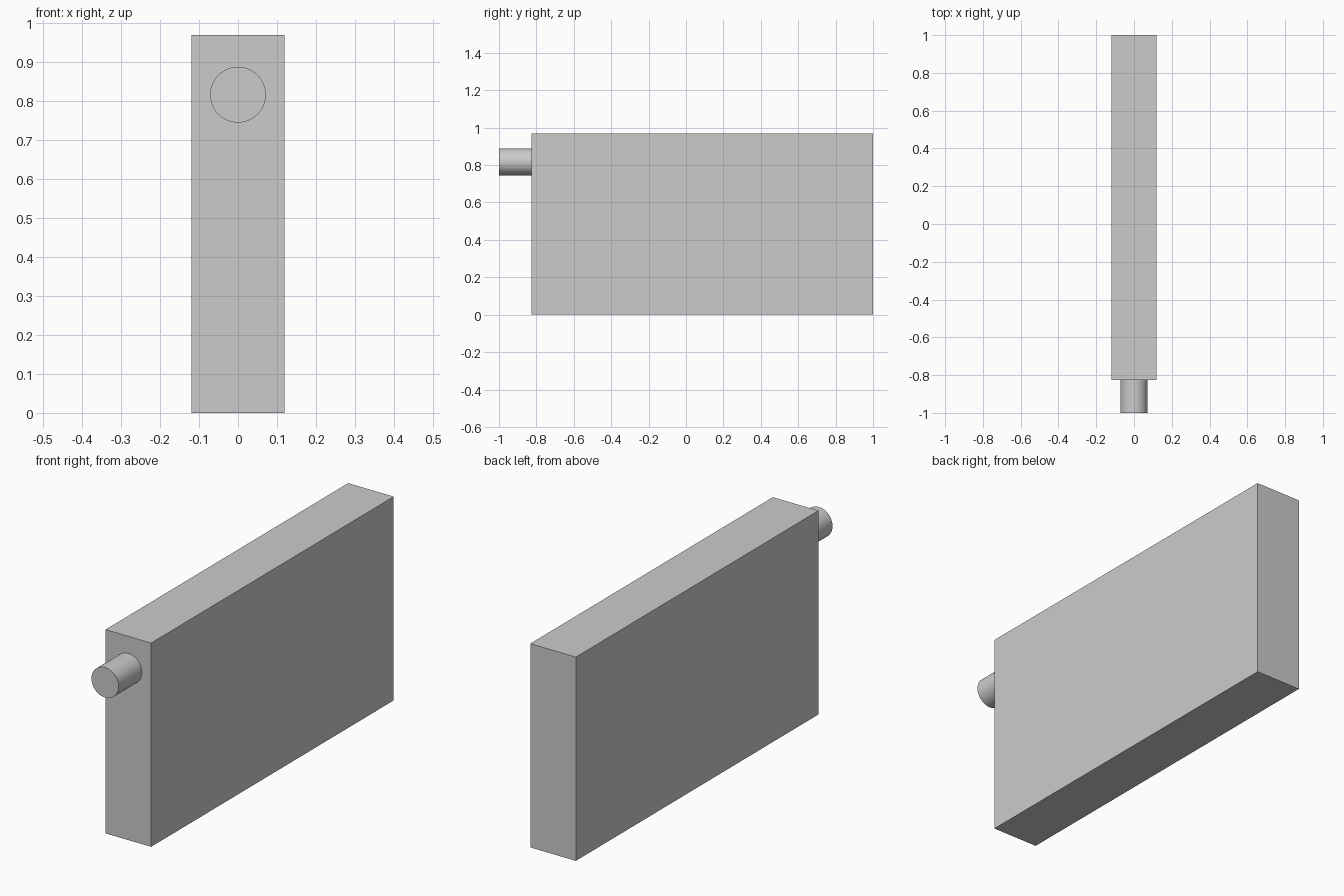
import bpy
import math

if "Cube" in bpy.data.objects:
    bpy.data.objects.remove(bpy.data.objects["Cube"])

BODY_FRONT, BACK, PIPE_FRONT = -0.825, 1.0, -1.0
WIDTH, HEIGHT = 0.24, 0.97

# Slab body
bpy.ops.mesh.primitive_cube_add(size=1, location=(0, (BODY_FRONT + BACK) / 2, HEIGHT / 2))
body = bpy.context.object
body.name = "slab_body"
body.scale = (WIDTH, BACK - BODY_FRONT, HEIGHT)
bpy.ops.object.transform_apply(location=False, rotation=False, scale=True)

# Round peg on the front end, seated flush against the body
bpy.ops.mesh.primitive_cylinder_add(
    vertices=64, radius=0.0715, depth=BODY_FRONT - PIPE_FRONT,
    location=(0, (BODY_FRONT + PIPE_FRONT) / 2, 0.817),
    rotation=(math.pi / 2, 0, 0))
peg = bpy.context.object
peg.name = "front_peg"
bpy.ops.object.shade_smooth_by_angle(angle=math.radians(30))
